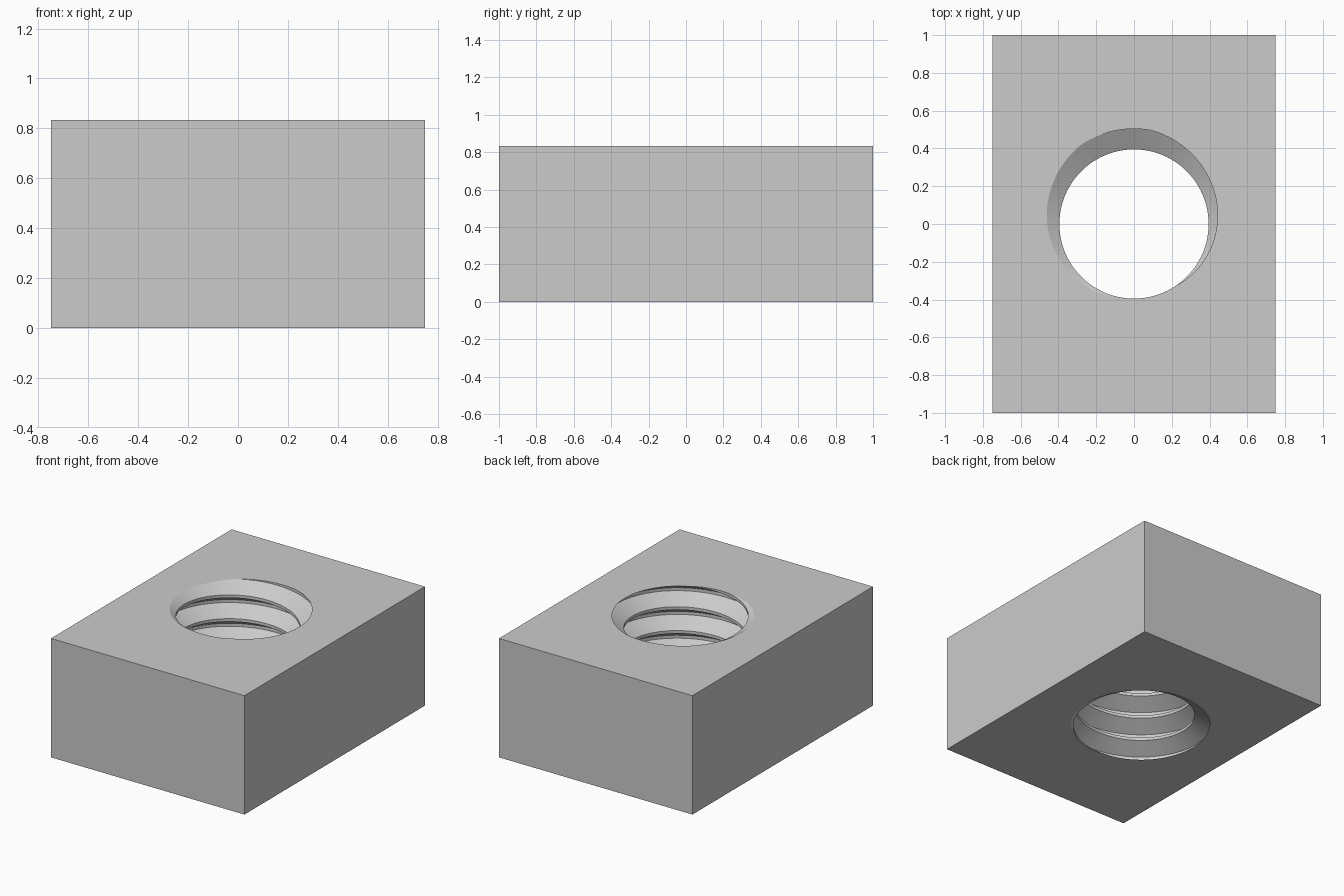
import bpy, bmesh, math
from mathutils import Vector

if "Cube" in bpy.data.objects:
    bpy.data.objects.remove(bpy.data.objects["Cube"], do_unlink=True)

WIDTH, LENGTH, HEIGHT = 1.5, 2.0, 5 / 6
PITCH, MAJOR, MINOR = HEIGHT / 5, 0.504, 0.395
SEGMENTS = 96                      # steps per turn of the thread
START = math.radians(102)          # where the groove meets the top face

grey = bpy.data.materials.new("plain grey")
grey.use_nodes = True
colour = (0.6, 0.6, 0.6, 1)
grey.diffuse_color = colour
grey.node_tree.nodes["Principled BSDF"].inputs["Base Color"].default_value = colour


def make_object(name, bm):
    mesh = bpy.data.meshes.new(name)
    bmesh.ops.recalc_face_normals(bm, faces=bm.faces)
    bm.to_mesh(mesh)
    bm.free()
    mesh.materials.append(grey)
    obj = bpy.data.objects.new(name, mesh)
    bpy.context.collection.objects.link(obj)
    return obj


# Rectangular block
bm = bmesh.new()
bmesh.ops.create_cube(bm, size=1)
bmesh.ops.scale(bm, vec=(WIDTH, LENGTH, HEIGHT), verts=bm.verts)
bmesh.ops.translate(bm, vec=(0, 0, HEIGHT / 2), verts=bm.verts)
block = make_object("threaded_block", bm)

# Right-handed threaded rod: four helical edges swept past both ends
profile = [(MAJOR, -1 / 16), (MAJOR, 1 / 16), (MINOR, 7 / 16), (MINOR, 9 / 16)]
bm = bmesh.new()
curves = []
for radius, offset in profile:
    curve = []
    for i in range(-7 * SEGMENTS, 2 * SEGMENTS + 1):
        turn = i / SEGMENTS
        angle = START + turn * math.tau
        curve.append(bm.verts.new((radius * math.cos(angle), radius * math.sin(angle),
                                   HEIGHT + PITCH * (turn + offset))))
    curves.append(curve)
# The last edge joins the first edge one turn further up
curves.append(curves[0][SEGMENTS:])
for low, high in zip(curves, curves[1:]):
    for i in range(len(high) - 1):
        bm.faces.new((low[i], low[i + 1], high[i + 1], high[i]))

# Close both ends with a fan around the axis
rim = [e for e in bm.edges if e.is_boundary]
for is_top in (False, True):
    edges = [e for e in rim if (e.verts[0].co.z > HEIGHT / 2) == is_top]
    z = sum(e.verts[0].co.z for e in edges) / len(edges)
    centre = bm.verts.new(Vector((0, 0, z)))
    for e in edges:
        bm.faces.new((e.verts[0], e.verts[1], centre))
cutter = make_object("thread_cutter", bm)
cutter.hide_render = True

# Cut the threaded hole
cut = block.modifiers.new("threaded hole", 'BOOLEAN')
cut.operation = 'DIFFERENCE'
cut.solver = 'EXACT'
cut.object = cutter
bpy.ops.object.select_all(action='DESELECT')
block.select_set(True)
bpy.context.view_layer.objects.active = block
bpy.ops.object.modifier_apply(modifier=cut.name)
bpy.data.objects.remove(cutter, do_unlink=True)
bpy.ops.object.shade_smooth_by_angle(angle=math.radians(25))
